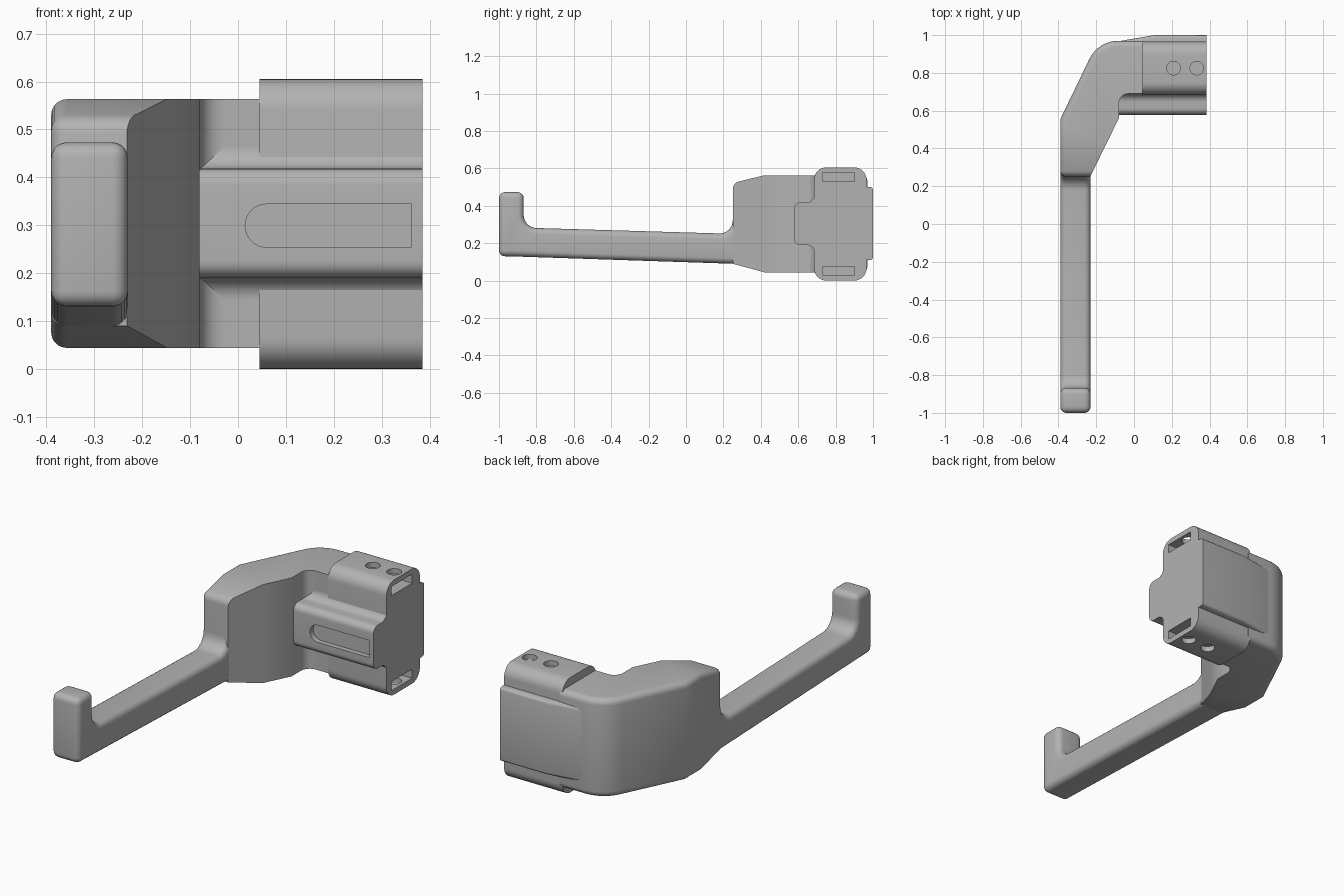
import bpy, bmesh, math
from mathutils import Vector

if "Cube" in bpy.data.objects:
    bpy.data.objects.remove(bpy.data.objects["Cube"], do_unlink=True)

grey = bpy.data.materials.new("plain grey")
grey.use_nodes = True
grey.diffuse_color = (0.45, 0.45, 0.45, 1)
grey.node_tree.nodes["Principled BSDF"].inputs["Base Color"].default_value = grey.diffuse_color


def rounded(corners, steps=8):
    """Turn (a, b, radius) corners into an outline with true arcs."""
    out = []
    for i, (a, b, r) in enumerate(corners):
        p = Vector((a, b))
        if r == 0:
            out.append(p)
            continue
        u = (Vector(corners[i - 1][:2]) - p).normalized()
        v = (Vector(corners[(i + 1) % len(corners)][:2]) - p).normalized()
        half = u.angle(v) / 2
        centre = p + (u + v).normalized() * r / math.sin(half)
        start = p + u * r / math.tan(half) - centre
        end = p + v * r / math.tan(half) - centre
        total = start.angle_signed(end)
        for k in range(steps + 1):
            t = k / steps
            s = math.sin(total)
            out.append(centre + start * (math.sin((1 - t) * total) / s) + end * (math.sin(t * total) / s))
    return out


def prism(name, corners, axis, lo, hi):
    """Extrude an outline along one axis."""
    bm = bmesh.new()
    rings = []
    for h in (lo, hi):
        ring = []
        for a, b in rounded(corners):
            co = [a, b]
            co.insert(axis, h)
            ring.append(bm.verts.new(co))
        rings.append(ring)
    n = len(rings[0])
    bm.faces.new(rings[0])
    bm.faces.new(rings[1])
    for i in range(n):
        j = (i + 1) % n
        bm.faces.new((rings[0][i], rings[0][j], rings[1][j], rings[1][i]))
    bmesh.ops.remove_doubles(bm, verts=bm.verts[:], dist=0.0002)
    bmesh.ops.recalc_face_normals(bm, faces=bm.faces[:])
    mesh = bpy.data.meshes.new(name)
    bm.to_mesh(mesh)
    bm.free()
    mesh.materials.append(grey)
    obj = bpy.data.objects.new(name, mesh)
    bpy.context.collection.objects.link(obj)
    return obj


def activate(obj):
    bpy.ops.object.select_all(action='DESELECT')
    obj.select_set(True)
    bpy.context.view_layer.objects.active = obj


def bevel(obj, width):
    activate(obj)
    mod = obj.modifiers.new("round", 'BEVEL')
    mod.width, mod.segments = width, 5
    mod.limit_method, mod.angle_limit = 'ANGLE', math.radians(40)
    mod.use_clamp_overlap = False
    bpy.ops.object.modifier_apply(modifier=mod.name)


def cut(obj, cutter):
    activate(obj)
    mod = obj.modifiers.new("cut", 'BOOLEAN')
    mod.operation, mod.solver, mod.object = 'DIFFERENCE', 'EXACT', cutter
    bpy.ops.object.modifier_apply(modifier=mod.name)
    bpy.data.objects.remove(cutter, do_unlink=True)


MID = 0.303  # height of the bracket's centre plane

# Long arm with upturned hook and fillets at both ends
arm = prism("hook_arm", [
    (-1, 0.13, 0), (-0.95, 0.13, 0), (0.25, 0.09, 0), (0.33, 0.09, 0), (0.33, 0.34, 0),
    (0.25, 0.34, 0), (0.25, 0.25, 0.07), (-0.868, 0.283, 0.07),
    (-0.868, 0.473, 0), (-1, 0.473, 0)], 0, -0.39, -0.23)
bevel(arm, 0.032)

# Bent body
body = prism("elbow_body", [
    (-0.39, 0.25, 0), (-0.232, 0.25, 0), (-0.08, 0.56, 0), (-0.08, 0.69, 0.05),
    (0.06, 0.69, 0), (0.06, 0.97, 0), (-0.19, 0.97, 0.17), (-0.39, 0.555, 0)],
    2, 0.044, 0.563)
bm = bmesh.new()
bm.from_mesh(body.data)
bmesh.ops.bisect_plane(bm, geom=bm.verts[:] + bm.edges[:] + bm.faces[:],
                       plane_co=(0, 0.42, 0), plane_no=(0, 1, 0))
for v in bm.verts:  # slope the top and bottom towards the arm
    if v.co.y < 0.3:
        v.co.z += 0.046 if v.co.z < MID else -0.041
bm.normal_update()
soft = []
for e in bm.edges:
    if len(e.link_faces) < 2 or e.calc_face_angle() < math.radians(40):
        continue
    mid = (e.verts[0].co + e.verts[1].co) / 2
    inner = any(f.normal.x > 0.5 or (f.normal.y < -0.3 and f.calc_center_median().y > 0.3 and abs(f.normal.z) < 0.5)
                for f in e.link_faces)
    if not inner and not (mid.y < 0.26 and mid.z < 0.15):
        soft.append(e)
bmesh.ops.bevel(bm, geom=soft, offset=0.032, segments=5, profile=0.5,
                affect='EDGES', clamp_overlap=True)
bm.to_mesh(body.data)
bm.free()

# Thick end block
block = prism("end_block", [
    (0.685, 0, 0.065), (0.965, 0, 0.065), (0.965, 0.605, 0.065), (0.685, 0.605, 0.065)],
    0, 0.045, 0.385)
for sign in (-1, 1):
    z0, z1 = sorted((MID + sign * 0.227, MID + sign * 0.274))
    cut(block, prism("slot_cutter", [(0.73, z0, 0), (0.9, z0, 0), (0.9, z1, 0), (0.73, z1, 0)],
                     0, 0.12, 0.45))
    h0, h1 = sorted((MID + sign * 0.25, MID + sign * 0.4))
    for x in (0.209, 0.333):
        r = 0.036
        cut(block, prism("hole_cutter", [
            (x - r, 0.825 - r, r), (x + r, 0.825 - r, r), (x + r, 0.825 + r, r), (x - r, 0.825 + r, r)],
            2, h0, h1))

# Front rib with filleted roots and a recessed groove
rib = prism("front_rib", [
    (0.76, 0.13, 0), (0.69, 0.13, 0), (0.69, 0.19, 0.045), (0.578, 0.19, 0.035),
    (0.578, 0.418, 0.035), (0.69, 0.418, 0.045), (0.69, 0.478, 0), (0.76, 0.478, 0)],
    0, -0.1, 0.385)
cut(rib, prism("groove_cutter", [
    (0.015, 0.254, 0.0449), (0.362, 0.254, 0), (0.362, 0.344, 0), (0.015, 0.344, 0.0449)],
    1, 0.5, 0.605))

# Raised back plate, tapering into the elbow
plate = prism("back_plate", [
    (-0.08, 0.92, 0), (-0.08, 0.968, 0), (0.11, 1, 0), (0.385, 1, 0), (0.385, 0.92, 0)],
    2, 0.11, 0.5)
bm = bmesh.new()
bm.from_mesh(plate.data)
rims = [e for e in bm.edges if all(v.co.y > 0.95 for v in e.verts)
        and abs(e.verts[0].co.z - e.verts[1].co.z) < 0.01]
bmesh.ops.bevel(bm, geom=rims, offset=0.016, segments=3, profile=0.5, affect='EDGES')
bm.to_mesh(plate.data)
bm.free()

for obj in (arm, body, block, rib, plate):
    activate(obj)
    bpy.ops.object.shade_smooth_by_angle(angle=math.radians(30))
